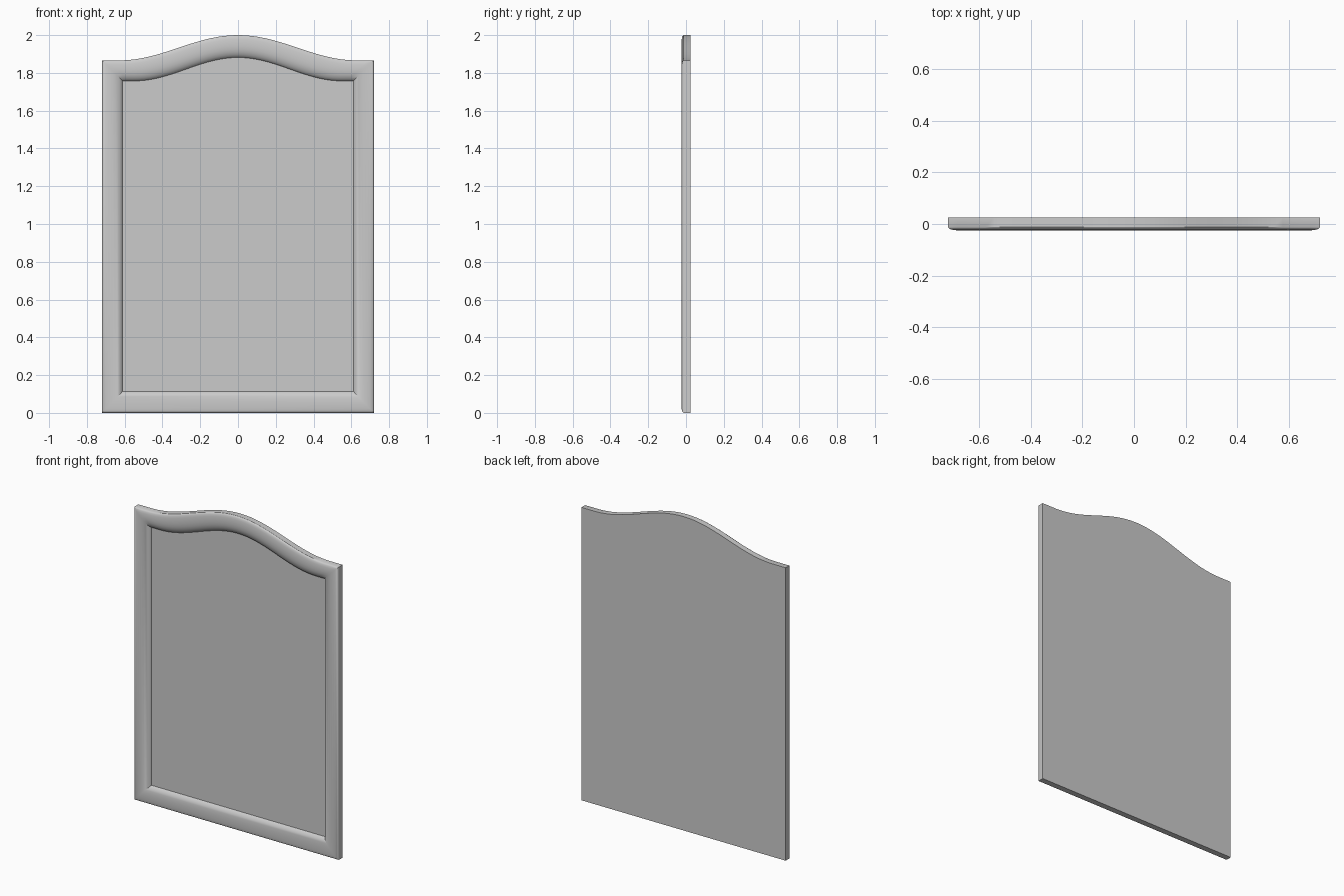
import bpy, bmesh, math

if "Cube" in bpy.data.objects:
    bpy.data.objects.remove(bpy.data.objects["Cube"])

DEPTH = 0.025   # half thickness
BAND = 0.11     # frame width
ARC = 40        # segments across the arched top


def outline(d):
    """Mirror outline (x, z) inset by d from the outer edge."""
    t = d / BAND
    half = 0.72 - d
    bottom = 0.115 * t
    shoulder = 1.866 - 0.11 * t
    rise = 0.134 - 0.01 * t
    reach = 0.63 - 0.08 * t
    pts = [(-half, bottom), (half, bottom)]
    for i in range(ARC + 1):
        x = half - 2 * half * i / ARC
        a = min(abs(x) / reach, 1.0)
        pts.append((x, shoulder + rise * 0.5 * (1 + math.cos(math.pi * a))))
    return pts


def make_object(name, bm):
    bmesh.ops.recalc_face_normals(bm, faces=bm.faces)
    mesh = bpy.data.meshes.new(name)
    bm.to_mesh(mesh)
    bm.free()
    ob = bpy.data.objects.new(name, mesh)
    bpy.context.collection.objects.link(ob)
    bpy.ops.object.select_all(action='DESELECT')
    bpy.context.view_layer.objects.active = ob
    ob.select_set(True)
    bpy.ops.object.shade_smooth_by_angle(angle=math.radians(32))
    return ob


def add_ring(bm, d, y):
    return [bm.verts.new((x, y, z)) for x, z in outline(d)]


def bridge(bm, a, b):
    n = len(a)
    for i in range(n):
        j = (i + 1) % n
        bm.faces.new((a[i], a[j], b[j], b[i]))


# Mitred moulding with a domed front and a flat back board
bm = bmesh.new()
profile = [(0, DEPTH), (0, -0.012), (0.003, -0.017), (0.009, -0.0205),
           (0.02, -0.023), (0.036, -0.0247), (0.052, -0.025),
           (0.068, -0.0235), (0.082, -0.020), (0.094, -0.014),
           (0.103, -0.007), (0.108, 0.0), (0.11, 0.008)]
rings = [add_ring(bm, d, y) for d, y in profile]
for a, b in zip(rings, rings[1:]):
    bridge(bm, a, b)
bm.faces.new(rings[0])
bm.faces.new(rings[-1])
make_object("mirror_frame", bm)

# Glass plate set inside the frame
bm = bmesh.new()
front, back = add_ring(bm, BAND - 0.002, 0.003), add_ring(bm, BAND - 0.002, 0.012)
bridge(bm, front, back)
bm.faces.new(front)
bm.faces.new(back)
make_object("mirror_glass", bm)
